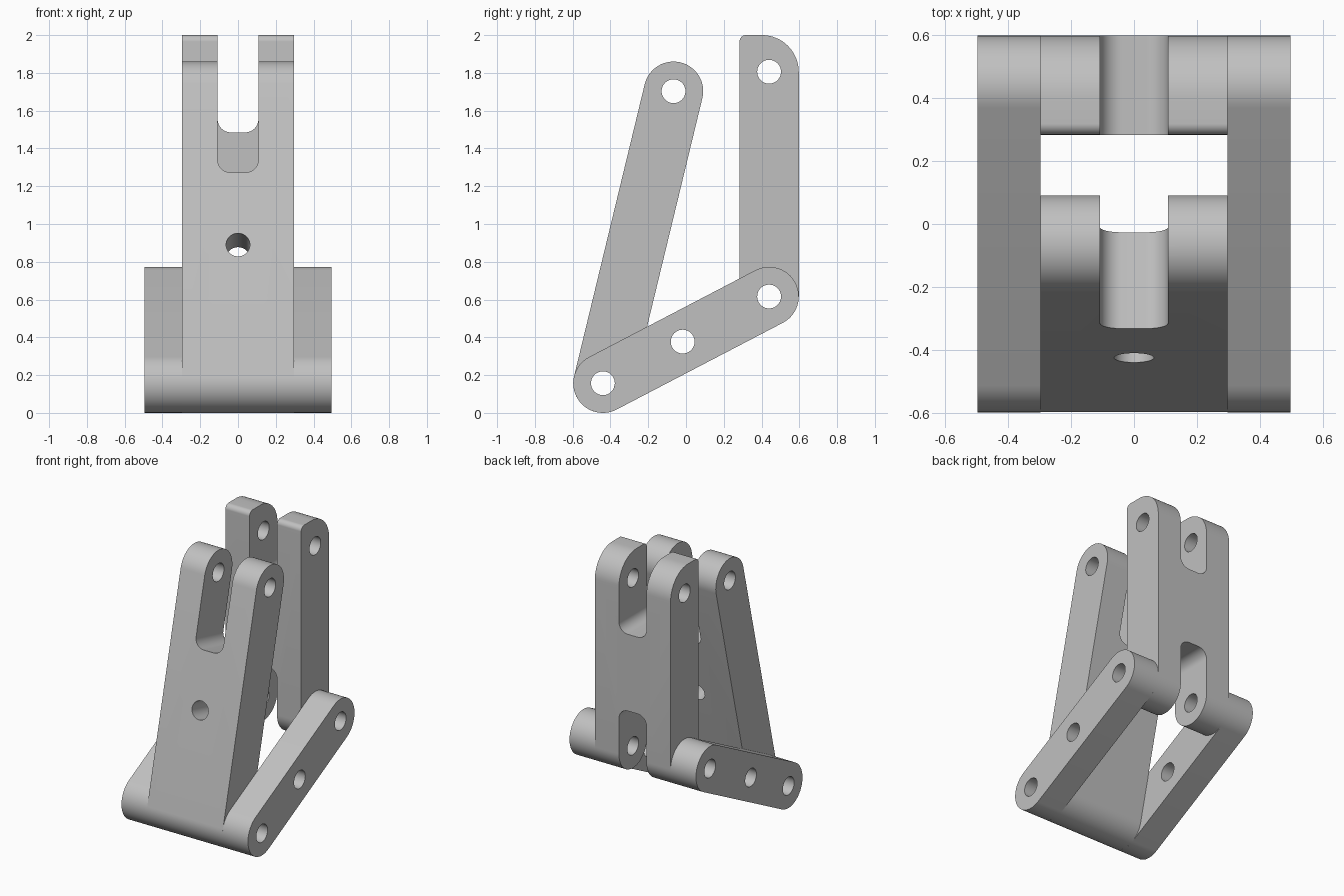
import bpy
import bmesh
from math import atan2, cos, sin, pi

old = bpy.data.objects.get("Cube")
if old:
    bpy.data.objects.remove(old, do_unlink=True)

grey = bpy.data.materials.new("light_grey")
grey.use_nodes = True
colour = (0.53, 0.53, 0.53, 1)
grey.diffuse_color = colour
grey.node_tree.nodes["Principled BSDF"].inputs["Base Color"].default_value = colour

R = 0.157        # half thickness of every bar
HOLE = 0.063     # pin hole radius
INNER, OUTER = 0.297, 0.496
SLOT = 0.108     # half width of the fork slots


def prism(name, axis, p, q, d, radii):
    """Rounded rectangle p by q, extruded over d along the x or y axis.
    Radii run: high p high q, low p high q, low p low q, high p low q."""
    corners = [(1, 1), (0, 1), (0, 0), (1, 0)]
    outline = []
    for k, ((i, j), r) in enumerate(zip(corners, radii)):
        cp = p[i] + (r if i == 0 else -r)
        cq = q[j] + (r if j == 0 else -r)
        for s in range(17):
            a = (k + s / 16) * pi / 2
            outline.append((cp + r * cos(a), cq + r * sin(a)))
    bm = bmesh.new()
    place = lambda u, v, w: (w, u, v) if axis == "x" else (u, w, v)
    bm.faces.new([bm.verts.new(place(u, v, d[0])) for u, v in outline])
    bmesh.ops.remove_doubles(bm, verts=bm.verts, dist=1e-4)
    ext = bmesh.ops.extrude_face_region(bm, geom=bm.faces[:])
    moved = [g for g in ext["geom"] if isinstance(g, bmesh.types.BMVert)]
    bmesh.ops.translate(bm, verts=moved, vec=place(0, 0, d[1] - d[0]))
    bmesh.ops.recalc_face_normals(bm, faces=bm.faces)
    mesh = bpy.data.meshes.new(name)
    bm.to_mesh(mesh)
    bm.free()
    obj = bpy.data.objects.new(name, mesh)
    bpy.context.collection.objects.link(obj)
    return obj


def hole(axis, p, q):
    return prism("hole_cutter", axis, (p - HOLE, p + HOLE), (q - HOLE, q + HOLE),
                 (-1, 1), [HOLE] * 4)


def slot(low, high):
    return prism("slot_cutter", "y", (-SLOT, SLOT), (low, high), (-1, 1), [0.07] * 4)


def finish(obj, cutters, pivot, lean):
    """Cut the holes, then set the part on its pivot and lean it back."""
    for c in cutters:
        mod = obj.modifiers.new("cut", "BOOLEAN")
        mod.operation, mod.solver, mod.object = "DIFFERENCE", "EXACT", c
    bpy.context.view_layer.update()
    graph = bpy.context.evaluated_depsgraph_get()
    mesh = bpy.data.meshes.new_from_object(obj.evaluated_get(graph))
    obj.modifiers.clear()
    obj.data = mesh
    for c in cutters:
        bpy.data.objects.remove(c, do_unlink=True)
    mesh.materials.clear()
    mesh.materials.append(grey)
    obj.location = (0, *pivot)
    obj.rotation_euler.x = -lean
    bpy.ops.object.select_all(action="DESELECT")
    obj.select_set(True)
    bpy.context.view_layer.objects.active = obj
    bpy.ops.object.shade_smooth_by_angle(angle=pi / 6)


front_pivot, back_pivot, top_pivot = (-0.44, 0.157), (0.44, 0.616), (-0.066, 1.703)


def reach(a, b):
    dy, dz = b[0] - a[0], b[1] - a[1]
    return (dy * dy + dz * dz) ** 0.5, atan2(dy, dz)


# Leaning front arm with a forked top
length, lean = reach(front_pivot, top_pivot)
arm = prism("front_arm", "x", (-R, R), (-R, length + R), (-INNER, INNER), [R] * 4)
finish(arm, [hole("x", 0, 0), hole("x", 0, length), hole("y", 0, 0.716),
             slot(1.11, 2.2)], front_pivot, lean)

# Upright back bar, forked at both ends
bar = prism("back_bar", "x", (-R, R), (-R, 2 - back_pivot[1]), (-INNER, INNER),
            [0.195, 0.035, R, R])
finish(bar, [hole("x", 0, 0), hole("x", 0, 1.19), slot(0.869, 2),
             slot(-1, 0.325)], back_pivot, 0)

# Side links joining the two pivots
length, lean = reach(front_pivot, back_pivot)
for name, span in (("left_link", (INNER, OUTER)), ("right_link", (-OUTER, -INNER))):
    link = prism(name, "x", (-R, R), (-R, length + R), span, [R] * 4)
    finish(link, [hole("x", 0, 0), hole("x", 0, length * 0.48), hole("x", 0, length)],
           front_pivot, lean)
